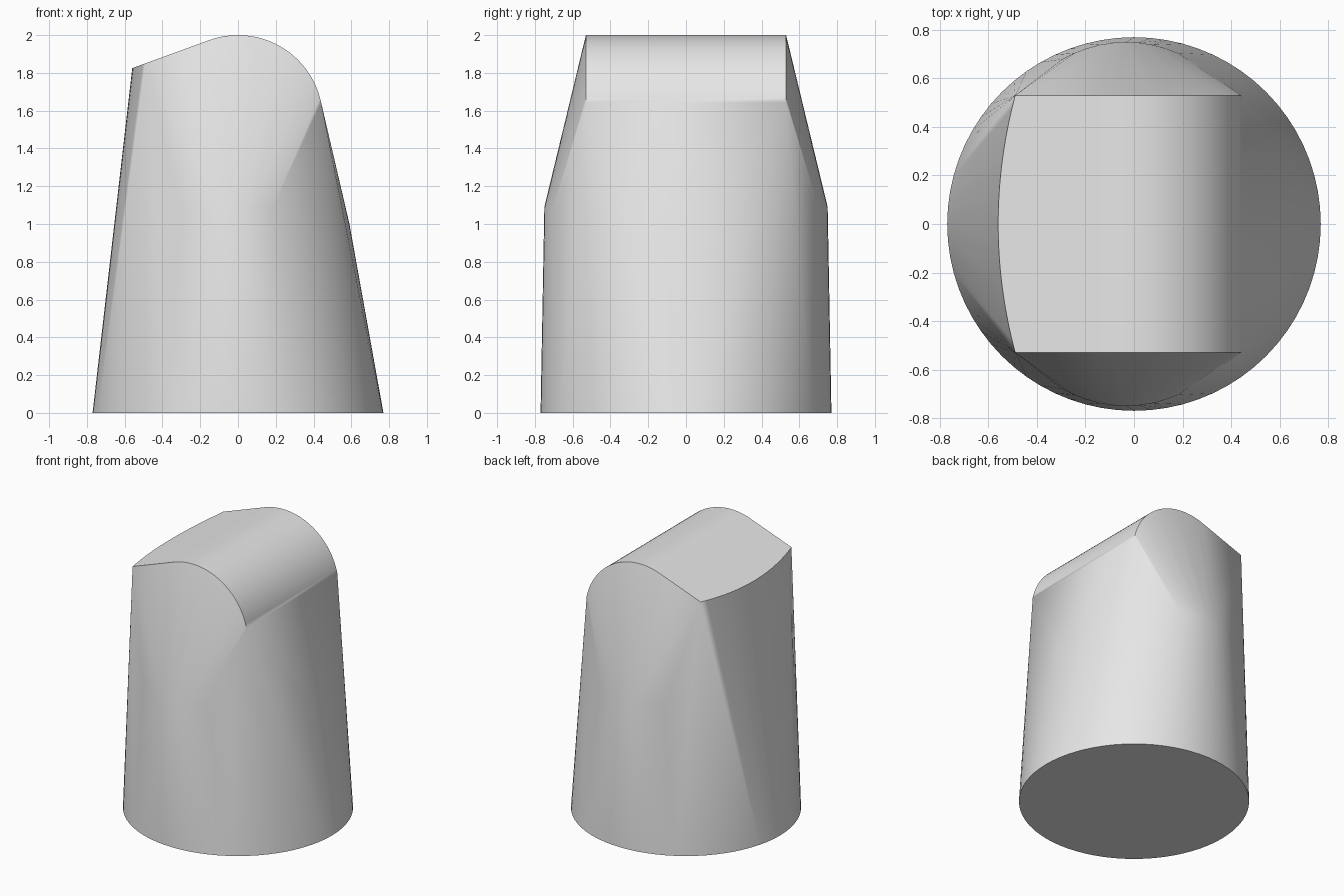
import bpy, bmesh
from math import sin, cos, tan, radians, pi

cube = bpy.data.objects.get("Cube")
if cube:
    bpy.data.objects.remove(cube, do_unlink=True)

# One plain grey material
grey = bpy.data.materials.new("light grey")
grey.use_nodes = True
grey.diffuse_color = (0.8, 0.8, 0.8, 1)
grey.node_tree.nodes["Principled BSDF"].inputs["Base Color"].default_value = (0.8, 0.8, 0.8, 1)

SEGMENTS = 72
BASE_R = 0.77
HALF_DEPTH = 0.53
ROUND_R = 0.45
ROUND_Z = 2 - ROUND_R
SLOPE = radians(20)

bm = bmesh.new()

# Round base and the oval waist above it
for i in range(SEGMENTS):
    a = 2 * pi * i / SEGMENTS
    bm.verts.new((BASE_R * cos(a), BASE_R * sin(a), 0))
    bm.verts.new((0.6225 * cos(a) - 0.0325, 0.75 * sin(a), 1.0 + 0.09 * sin(a) ** 2))

# Rounded ridge running from front to back
ARC_STEPS = 28
for i in range(ARC_STEPS + 1):
    a = -SLOPE + (radians(78) + SLOPE) * i / ARC_STEPS
    for side in (-1, 1):
        bm.verts.new((ROUND_R * sin(a), side * HALF_DEPTH, ROUND_Z + ROUND_R * cos(a)))

# Sloping roof ending in a bowed edge
ridge_x = -ROUND_R * sin(SLOPE)
ridge_z = ROUND_Z + ROUND_R * cos(SLOPE)
BOW_STEPS = 20
for i in range(BOW_STEPS + 1):
    t = 2 * i / BOW_STEPS - 1
    x = -0.56 + 0.07 * t * t
    bm.verts.new((x, t * HALF_DEPTH, ridge_z + (x - ridge_x) * tan(SLOPE)))

# Stretch one skin over all the sections
bmesh.ops.convex_hull(bm, input=bm.verts[:])
bmesh.ops.delete(bm, geom=[v for v in bm.verts if not v.link_faces], context='VERTS')
bmesh.ops.dissolve_limit(bm, angle_limit=radians(0.2), verts=bm.verts[:], edges=bm.edges[:])
bmesh.ops.recalc_face_normals(bm, faces=bm.faces[:])

mesh = bpy.data.meshes.new("tapered_body")
bm.to_mesh(mesh)
bm.free()
mesh.materials.append(grey)
body = bpy.data.objects.new("tapered_body", mesh)
bpy.context.collection.objects.link(body)

# Smooth sides with crisp roof and base edges
bpy.ops.object.select_all(action='DESELECT')
body.select_set(True)
bpy.context.view_layer.objects.active = body
bpy.ops.object.shade_smooth_by_angle(angle=radians(30))
